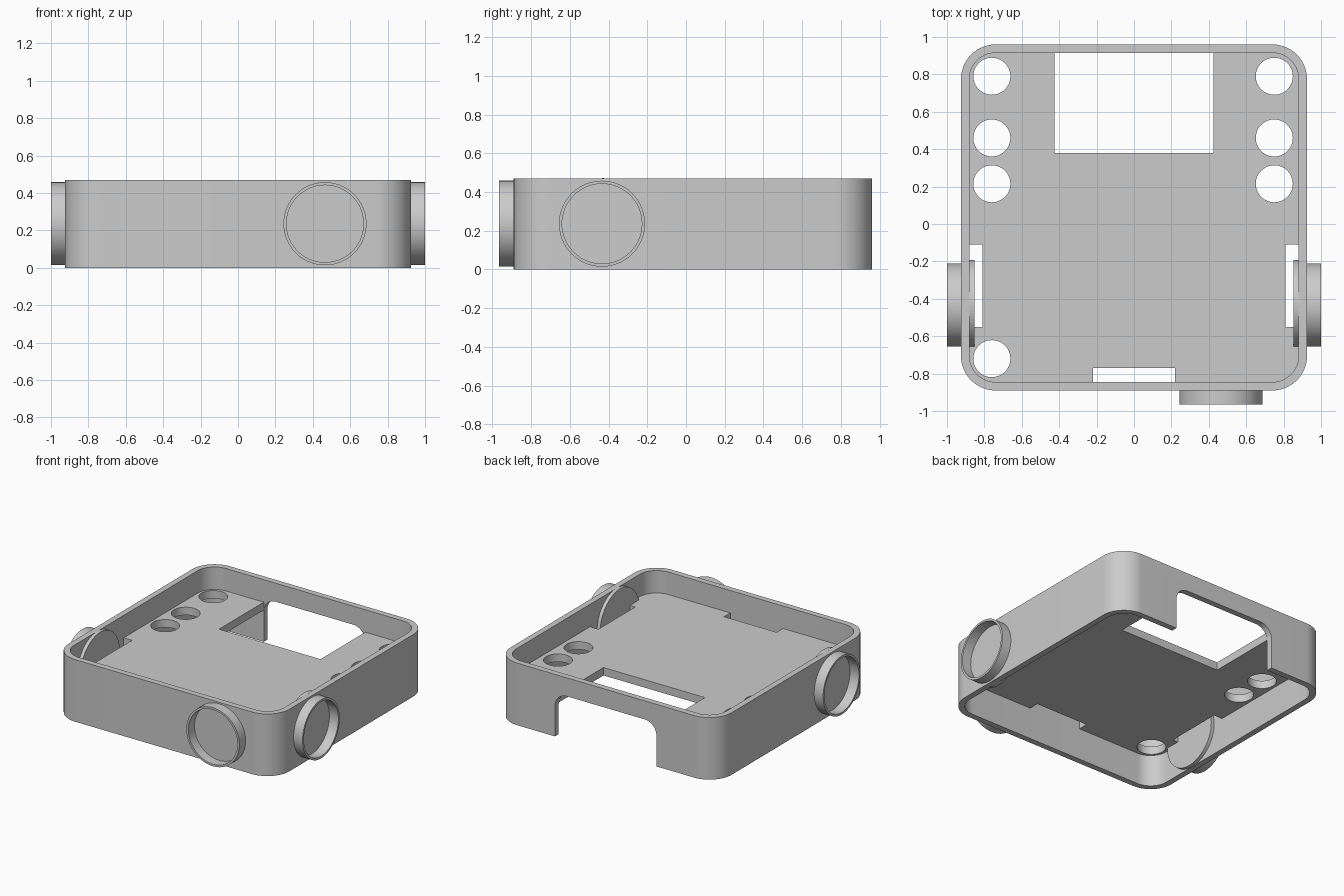
import bpy, bmesh, math
from mathutils import Matrix, Vector

cube = bpy.data.objects.get("Cube")
if cube:
    bpy.data.objects.remove(cube, do_unlink=True)

grey = bpy.data.materials.new("plain grey")
grey.use_nodes = True
GREY = (0.6, 0.6, 0.6, 1)
grey.diffuse_color = GREY
grey.node_tree.nodes["Principled BSDF"].inputs["Base Color"].default_value = GREY

HEIGHT, THICK = 0.47, 0.045
HALF, MID_Y, CORNER = 0.925, 0.035, 0.185
PORT_Z = 0.236


def rounded(x0, x1, y0, y1, r, steps=14):
    """Counter-clockwise outline of a rounded rectangle."""
    pts = []
    corners = [(x1 - r, y1 - r), (x0 + r, y1 - r), (x0 + r, y0 + r), (x1 - r, y0 + r)]
    for k, (cx, cy) in enumerate(corners):
        for i in range(steps + 1):
            a = math.pi / 2 * (k + i / steps)
            pts.append((cx + r * math.cos(a), cy + r * math.sin(a)))
    return pts


def circle(r, n=72):
    return [(r * math.cos(math.tau * i / n), r * math.sin(math.tau * i / n)) for i in range(n)]


def add_object(name, bm, matrix=Matrix()):
    bmesh.ops.transform(bm, matrix=matrix, verts=bm.verts)
    bmesh.ops.recalc_face_normals(bm, faces=bm.faces)
    mesh = bpy.data.meshes.new(name)
    bm.to_mesh(mesh)
    bm.free()
    mesh.materials.append(grey)
    obj = bpy.data.objects.new(name, mesh)
    bpy.context.collection.objects.link(obj)
    return obj


def prism(name, outline, z0, z1, matrix=Matrix()):
    bm = bmesh.new()
    low = [bm.verts.new((x, y, z0)) for x, y in outline]
    high = [bm.verts.new((x, y, z1)) for x, y in outline]
    bm.faces.new(low)
    bm.faces.new(high)
    for i in range(len(low)):
        j = (i + 1) % len(low)
        bm.faces.new((low[i], low[j], high[j], high[i]))
    return add_object(name, bm, matrix)


def tube(name, outer, inner, z0, z1, matrix=Matrix()):
    """Hollow prism between two outlines with equal point counts."""
    bm = bmesh.new()
    loops = [[bm.verts.new((x, y, z)) for x, y in pts]
             for pts, z in ((outer, z0), (outer, z1), (inner, z1), (inner, z0))]
    for a, b in zip(loops, loops[1:] + loops[:1]):
        for i in range(len(a)):
            j = (i + 1) % len(a)
            bm.faces.new((a[i], a[j], b[j], b[i]))
    return add_object(name, bm, matrix)


def box(name, x0, x1, y0, y1, z0, z1):
    return prism(name, [(x0, y0), (x1, y0), (x1, y1), (x0, y1)], z0, z1)


def cut(obj, cutters):
    """Subtract the cutters, bake the result and remove the cutters."""
    for c in cutters:
        c.hide_render = True
        mod = obj.modifiers.new("cut", 'BOOLEAN')
        mod.operation, mod.solver, mod.object = 'DIFFERENCE', 'EXACT', c
    graph = bpy.context.evaluated_depsgraph_get()
    graph.update()
    mesh = bpy.data.meshes.new_from_object(obj.evaluated_get(graph))
    obj.modifiers.clear()
    obj.data = mesh
    for c in cutters:
        bpy.data.objects.remove(c, do_unlink=True)


def frame_outline(inset):
    h = HALF - inset
    return rounded(-h, h, MID_Y - h, MID_Y + h, CORNER - inset)


# Rounded wall, open above and below, with an arched opening in the back
wall = tube("outer_wall", frame_outline(0), frame_outline(THICK), 0, HEIGHT)
upright = Matrix.Rotation(math.pi / 2, 4, 'X')
arch = prism("arch_cutter", rounded(-0.425, 0.425, -0.4, 0.33, 0.1), -1.2, -0.7, upright)
cut(wall, [arch])

# Inner plate with round holes, edge slots and a large back opening
plate = prism("inner_plate", frame_outline(THICK - 0.008), 0.24, 0.30)
cutters = [box("opening_cutter", -0.425, 0.425, 0.38, 1.2, 0, 1),
           box("front_slot_cutter", -0.22, 0.22, -1.2, -0.77, 0, 1)]
for side in (-1, 1):
    edges = sorted((side * 0.81, side * 1.2))
    cutters.append(box("side_slot_cutter", *edges, -0.55, -0.11, 0, 1))
for x, rows in ((-0.76, (0.79, 0.46, 0.215, -0.72)), (0.75, (0.79, 0.46, 0.215))):
    for y in rows:
        cutters.append(prism("hole_cutter", circle(0.099, 48), 0, 1, Matrix.Translation((x, y, 0))))
cut(plate, cutters)


def facing(x, y, direction):
    turn = Vector(direction).to_track_quat('Z', 'Y').to_matrix().to_4x4()
    return Matrix.Translation((x, y, PORT_Z)) @ turn


# Shallow port rings on the front and both sides
parts = [wall, plate]
ports = [("front_ring", 0.465, MID_Y - HALF, (0, -1, 0)),
         ("left_ring", HALF, -0.434, (1, 0, 0)),
         ("right_ring", -HALF, -0.434, (-1, 0, 0))]
for name, x, y, direction in ports:
    parts.append(tube(name, circle(0.222), circle(0.206), -0.01, 0.075, facing(x, y, direction)))

# Backing discs on the inside of the side walls
for name, side in (("left_disc", 1), ("right_disc", -1)):
    where = facing(side * (HALF - THICK), -0.428, (side, 0, 0))
    parts.append(prism(name, circle(0.235), -0.026, 0.01, where))

# Smooth curved faces, keep the edges sharp
bpy.ops.object.select_all(action='DESELECT')
for obj in parts:
    obj.select_set(True)
bpy.context.view_layer.objects.active = wall
bpy.ops.object.shade_smooth_by_angle(angle=math.radians(30))
